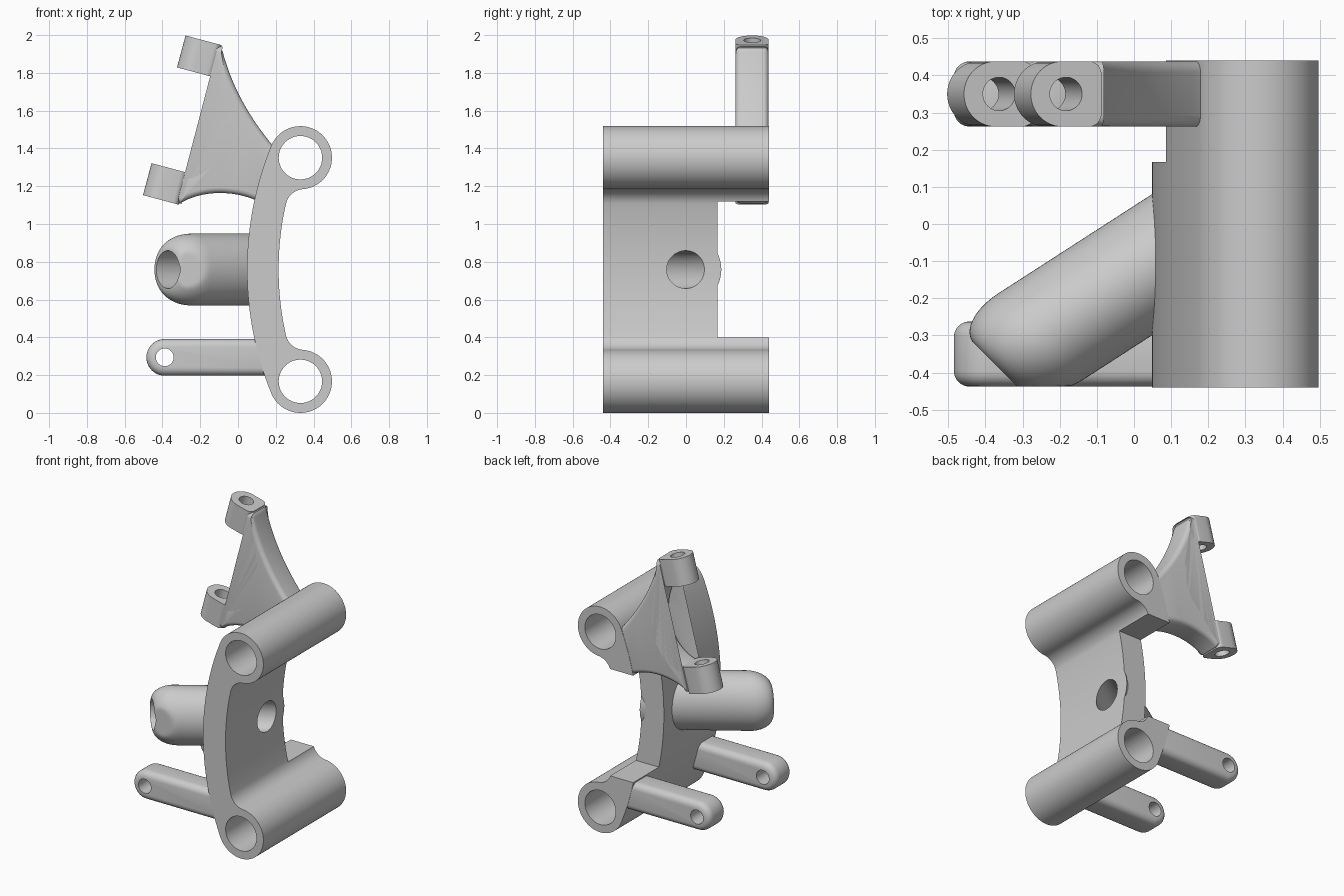
import bpy, bmesh
from math import sin, cos, pi, sqrt, asin, acos, atan2, radians
from mathutils import Vector
from mathutils.geometry import interpolate_bezier

if "Cube" in bpy.data.objects:
    bpy.data.objects.remove(bpy.data.objects["Cube"])

X, Y, Z = Vector((1, 0, 0)), Vector((0, 1, 0)), Vector((0, 0, 1))


def arc(cx, cz, r, a0, a1, n):
    return [(cx + r * cos(a0 + (a1 - a0) * i / n), cz + r * sin(a0 + (a1 - a0) * i / n))
            for i in range(n + 1)]


def loft(name, rings):
    """Skin a list of equal-length vertex rings and cap both ends."""
    bm = bmesh.new()
    vs = [[bm.verts.new(p) for p in ring] for ring in rings]
    n = len(vs[0])
    for a, b in zip(vs, vs[1:]):
        for i in range(n):
            j = (i + 1) % n
            bm.faces.new((a[i], a[j], b[j], b[i]))
    bm.faces.new(vs[0])
    bm.faces.new(vs[-1])
    bmesh.ops.recalc_face_normals(bm, faces=bm.faces)
    mesh = bpy.data.meshes.new(name)
    bm.to_mesh(mesh)
    bm.free()
    ob = bpy.data.objects.new(name, mesh)
    bpy.context.collection.objects.link(ob)
    return ob


def prism(name, pts, origin, u, v, w):
    base = [Vector(origin) + u * a + v * b for a, b in pts]
    return loft(name, [base, [p + w for p in base]])


def apply(ob, mod):
    bpy.context.view_layer.objects.active = ob
    bpy.ops.object.modifier_apply(modifier=mod.name)


def round_rim(ob, width):
    m = ob.modifiers.new("round", 'BEVEL')
    m.width, m.segments = width, 5
    m.limit_method, m.angle_limit = 'ANGLE', radians(60)
    m.use_clamp_overlap = False
    apply(ob, m)


def cut(ob, cutter):
    m = ob.modifiers.new("cut", 'BOOLEAN')
    m.operation, m.object, m.solver = 'DIFFERENCE', cutter, 'EXACT'
    apply(ob, m)
    bpy.data.objects.remove(cutter)


def bore(ob, origin, u, v, w, r):
    cut(ob, prism("cutter", arc(0, 0, r, 0, 2 * pi, 48)[:-1], origin, u, v, w))


# Curved plate with a tube at each end: half outline, mirrored about mid height
MID, DZ, CX, RI, RT, RF = 0.759, 0.592, 1.79, 1.575, 0.167, 0.10
ta = asin(DZ / RI)
tx, tz = CX - RI * cos(ta), MID + DZ
fr = RI - RF
fa = ta - acos((RI**2 + fr**2 - (RT + RF)**2) / (2 * RI * fr))
fx, fz = CX - fr * cos(fa), MID + fr * sin(fa)
half = arc(CX, MID, RI + RT, pi, pi - ta, 16)
half += arc(tx, tz, RT, pi - ta, atan2(fz - tz, fx - tx), 44)[1:]
half += arc(fx, fz, RF, atan2(tz - fz, tx - fx), pi - fa, 12)[1:]
half += arc(CX, MID, RI, pi - fa, pi, 10)[1:]
outline = half + [(x, 2 * MID - z) for x, z in reversed(half[1:-1])]
plate = prism("curved_plate_with_tubes", outline, (0, -0.44, 0), X, Z, Y * 0.88)
for z in (MID - DZ, MID + DZ):
    bore(plate, (tx, -0.6, z), X, Z, Y * 1.2, 0.115)
# Notch in the rear edge between the tubes
cut(plate, prism("cutter", [(-0.3, 0.40), (0.8, 0.40), (0.8, 1.12), (-0.3, 1.12)],
                 (0, 0.167, 0), X, Z, Y * 0.5))

# Slanted domed boss with a through hole
SL, N = 0.645, 64
root = Vector((0.214, -0.003, MID))
diag = Vector((-1, 1, 0)) / sqrt(2)
angles = [2 * pi * i / N for i in range(N)]
rings = [[root + Y * (0.19 * cos(a)) + Z * (0.19 * sin(a)) for a in angles]]
for k in range(13):
    s = k / 12 * pi / 2
    r = 0.095 + 0.095 * cos(s)
    x = -0.25 - 0.122 * sin(s)
    c = Vector((x, root.y + SL * (x - root.x), MID))
    ring = [c + diag * (r * cos(a) * sqrt(2) / (1 + SL)) + Z * (r * sin(a)) for a in angles]
    for p in ring:
        p.y = max(p.y, -0.438)
    rings.append(ring)
boss = loft("slanted_boss", rings)
for ob in (plate, boss):
    start = root + Vector((0.2, 0.2 * SL, 0))
    bore(ob, start, Y, Z, Vector((-1, -SL, 0)), 0.10)

# Pair of lower arms with eyelets
parts = [plate, boss]
arm_outline = [(0.2, 0.197)] + arc(-0.388, 0.294, 0.097, 1.5 * pi, 0.5 * pi, 28)[::1] + [(0.2, 0.391)]
for side, y0 in (("front", -0.438), ("rear", 0.262)):
    arm = prism("lower_arm_" + side, arm_outline, (0, y0, 0), X, Z, Y * 0.176)
    round_rim(arm, 0.042)
    bore(arm, (-0.388, y0 - 0.1, 0.294), X, Z, Y * 0.4, 0.047)
    parts.append(arm)


# Forked bracket web, outlined by three curves
def curve(*p):
    return [(q.x, q.y) for q in interpolate_bezier(*[Vector(k) for k in p], 20)]


web_outline = [(-0.11, 1.945)]
web_outline += curve((-0.088, 1.94), (-0.045, 1.76), (0.04, 1.59), (0.18, 1.42))
web_outline += [(0.2, 1.40), (0.165, 1.13)]
web_outline += curve((0.10, 1.124), (-0.03, 1.18), (-0.19, 1.18), (-0.309, 1.108))
web_outline += [(-0.33, 1.11), (-0.285, 1.272)]
web_outline += curve((-0.262, 1.27), (-0.09, 1.315), (0.0, 1.56), (-0.13, 1.776))
web_outline += [(-0.15, 1.785)]
web = prism("fork_web", web_outline, (0, 0.262, 0), X, Z, Y * 0.176)
round_rim(web, 0.03)
parts.append(web)

# Two tilted pads with holes at the fork tips
u = Vector((0.966, 0, -0.259))
v = Vector((0.259, 0, 0.966))
pad_outline = arc(0.088, 0, 0.088, 1.5 * pi, 0.5 * pi, 28)
pad_outline += arc(0.162, 0.053, 0.035, 0.5 * pi, 0, 6)
pad_outline += arc(0.162, -0.053, 0.035, 0, -0.5 * pi, 6)
for name, ox, oz in (("upper", -0.323, 1.829), ("lower", -0.503, 1.153)):
    o = Vector((ox, 0.35, oz))
    pad = prism("fork_pad_" + name, pad_outline, o, u, Y, v * 0.175)
    bore(pad, o + u * 0.098 - v * 0.1, u, Y, v * 0.4, 0.045)
    parts.append(pad)

# Smooth curved surfaces, keep sharp rims
bpy.ops.object.select_all(action='DESELECT')
for ob in parts:
    ob.select_set(True)
bpy.context.view_layer.objects.active = plate
bpy.ops.object.shade_smooth_by_angle(angle=radians(30))
